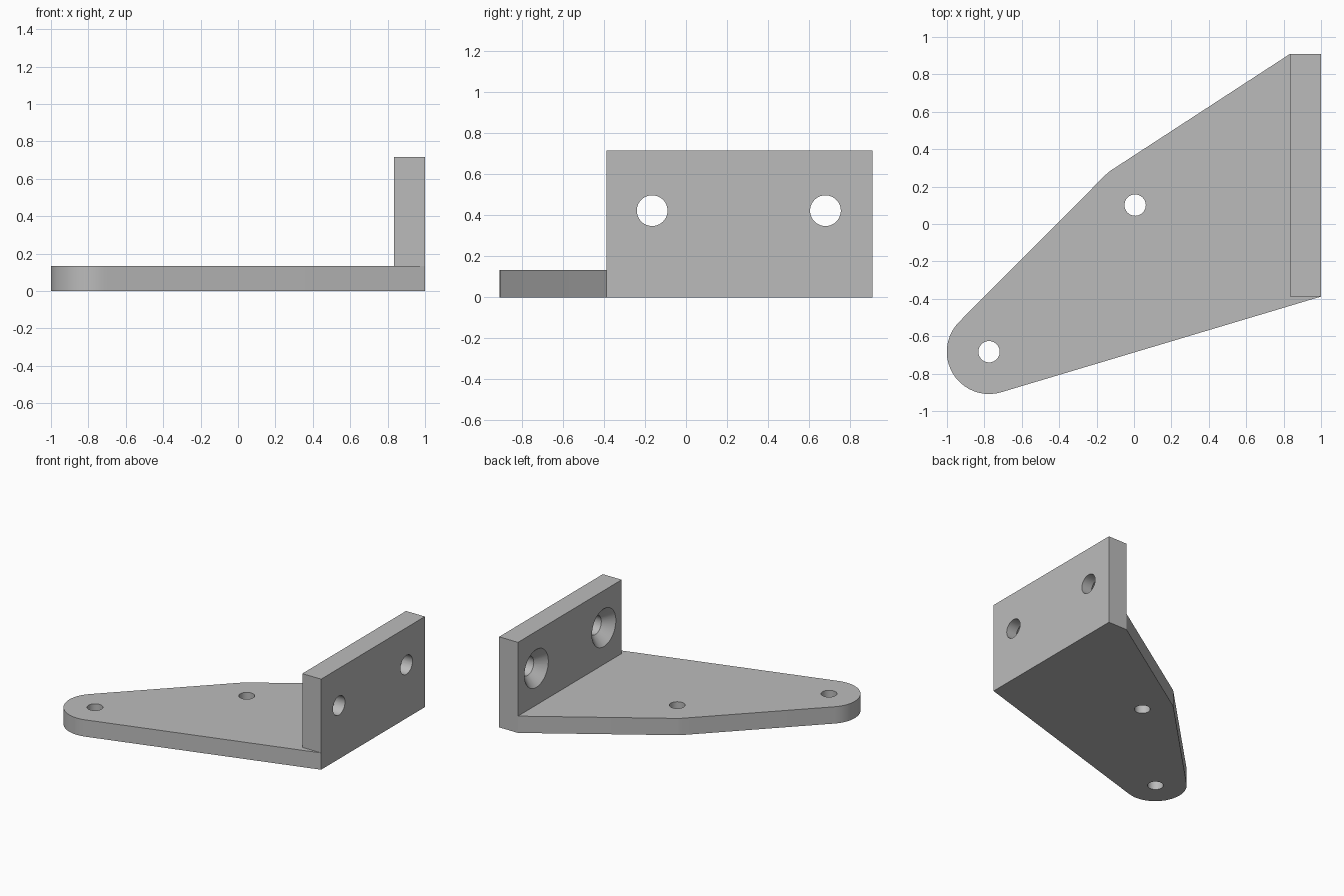
import bpy, bmesh
from math import cos, sin, pi, radians, atan2, acos, hypot
from mathutils import Matrix, Vector

cube = bpy.data.objects.get("Cube")
if cube:
    bpy.data.objects.remove(cube, do_unlink=True)

grey = bpy.data.materials.new("plain grey")
grey.use_nodes = True
COLOUR = (0.5, 0.5, 0.5, 1)
grey.diffuse_color = COLOUR
grey.node_tree.nodes["Principled BSDF"].inputs["Base Color"].default_value = COLOUR

PLATE, HEIGHT, WALL_X, FRONT, BACK = 0.133, 0.717, 0.835, -0.388, 0.91
TIP, BEND, ROUND = (-0.775, -0.683), (0.006, 0.101), 0.226
SCREW_Y, SCREW_Z = (-0.165, 0.68), 0.423


def make(name, bm):
    bmesh.ops.recalc_face_normals(bm, faces=bm.faces)
    mesh = bpy.data.meshes.new(name)
    bm.to_mesh(mesh)
    bm.free()
    mesh.materials.append(grey)
    ob = bpy.data.objects.new(name, mesh)
    bpy.context.collection.objects.link(ob)
    return ob


def prism(name, outline, z0, z1):
    bm = bmesh.new()
    face = bm.faces.new([bm.verts.new((x, y, z0)) for x, y in outline])
    top = bmesh.ops.extrude_face_region(bm, geom=[face])["geom"]
    bmesh.ops.translate(bm, vec=(0, 0, z1 - z0),
                        verts=[v for v in top if isinstance(v, bmesh.types.BMVert)])
    return make(name, bm)


def cone(name, centre, r0, r1, depth, along_x=False):
    bm = bmesh.new()
    turn = Matrix.Rotation(pi / 2, 4, 'Y') if along_x else Matrix()
    bmesh.ops.create_cone(bm, cap_ends=True, segments=40, radius1=r0, radius2=r1,
                          depth=depth, matrix=Matrix.Translation(Vector(centre)) @ turn)
    return make(name, bm)


def combine(ob, other, operation):
    mod = ob.modifiers.new(operation.lower(), 'BOOLEAN')
    mod.operation, mod.solver, mod.object = operation, 'EXACT', other
    bpy.context.view_layer.objects.active = ob
    bpy.ops.object.modifier_apply(modifier=mod.name)
    bpy.data.objects.remove(other, do_unlink=True)


def arc(centre, start, end, steps):
    return [(centre[0] + ROUND * cos(start + (end - start) * i / steps),
             centre[1] + ROUND * sin(start + (end - start) * i / steps))
            for i in range(steps + 1)]


def tangent(centre, point, side):
    # Angle at which a line from the point touches the rounding circle
    dx, dy = point[0] - centre[0], point[1] - centre[1]
    return atan2(dy, dx) + side * acos(ROUND / hypot(dx, dy))


# Base plate: rounded tip, soft bend and straight wall side
back_corner, front_corner = (WALL_X, BACK), (1, FRONT)
edge_normal = atan2(BEND[1] - TIP[1], BEND[0] - TIP[0]) + pi / 2
outline = [front_corner, (1, BACK), back_corner]
outline += arc(BEND, tangent(BEND, back_corner, 1), edge_normal, 4)
outline += arc(TIP, edge_normal, tangent(TIP, front_corner, -1) + 2 * pi, 20)
bracket = prism("angle_bracket", outline, 0, PLATE)

# Upright mounting wall
wall = prism("mounting_wall", [(WALL_X, FRONT), (1, FRONT), (1, BACK), (WALL_X, BACK)],
             0, HEIGHT)
combine(bracket, wall, 'UNION')

# Plain holes in the base
for x, y in (TIP, BEND):
    combine(bracket, cone("base_hole", (x, y, PLATE / 2), 0.057, 0.057, 0.5), 'DIFFERENCE')

# Countersunk screw holes, wide on the inner side of the wall
for y in SCREW_Y:
    combine(bracket, cone("screw_hole", (0.92, y, SCREW_Z), 0.075, 0.075, 0.5, True),
            'DIFFERENCE')
    combine(bracket, cone("countersink", (WALL_X + 0.03, y, SCREW_Z), 0.17, 0.07, 0.1, True),
            'DIFFERENCE')

bpy.ops.object.select_all(action='DESELECT')
bracket.select_set(True)
bpy.context.view_layer.objects.active = bracket
bpy.ops.object.shade_smooth_by_angle(angle=radians(30))
